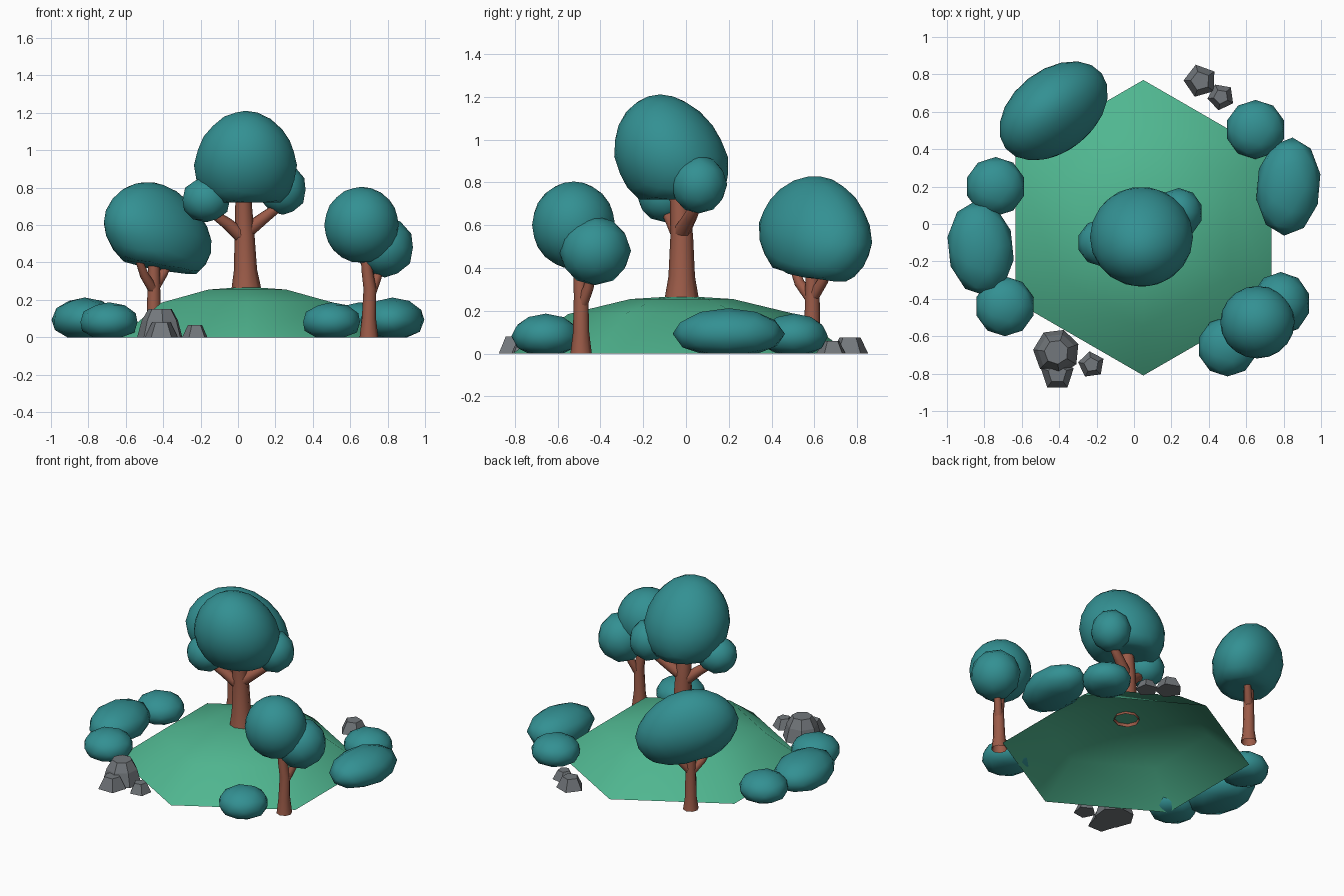
import bpy, bmesh, math
from mathutils import Vector, Matrix

if "Cube" in bpy.data.objects:
    bpy.data.objects.remove(bpy.data.objects["Cube"])


def material(name, rgb):
    m = bpy.data.materials.new(name)
    m.diffuse_color = (*rgb, 1)
    m.use_nodes = True
    m.node_tree.nodes["Principled BSDF"].inputs["Base Color"].default_value = m.diffuse_color
    return m


LEAF = material("leaf_teal", (0.033, 0.28, 0.29))
GRASS = material("grass_green", (0.08, 0.47, 0.28))
BARK = material("bark_brown", (0.33, 0.105, 0.065))
STONE = material("stone_grey", (0.17, 0.185, 0.2))


def finish(name, bm, mat, smooth=True):
    bmesh.ops.recalc_face_normals(bm, faces=bm.faces)
    me = bpy.data.meshes.new(name)
    for f in bm.faces:
        f.smooth = smooth
    bm.to_mesh(me)
    bm.free()
    me.materials.append(mat)
    ob = bpy.data.objects.new(name, me)
    bpy.context.collection.objects.link(ob)
    return ob


def loft(bm, rings):
    """Bridge successive rings of points with quads."""
    rows = [[bm.verts.new(p) for p in r] for r in rings]
    n = len(rows[0])
    for a, b in zip(rows, rows[1:]):
        for i in range(n):
            j = (i + 1) % n
            bm.faces.new((a[i], a[j], b[j], b[i]))
    return rows


def ring(c, r, n, start=0.0, rot=Matrix.Identity(3)):
    c = Vector(c)
    return [c + rot @ Vector((r * math.cos(start + math.tau * i / n),
                              r * math.sin(start + math.tau * i / n), 0)) for i in range(n)]


def tube(bm, path, n=8):
    """Tapered limb through (x, y, z, radius) points."""
    pts = [Vector(p[:3]) for p in path]
    rings = []
    for i, p in enumerate(path):
        d = pts[min(i + 1, len(pts) - 1)] - pts[max(i - 1, 0)]
        rot = Vector((0, 0, 1)).rotation_difference(d).to_matrix()
        rings.append(ring(p[:3], p[3], n, rot=rot))
    loft(bm, rings)


def blob(name, c, r, floor=-1.0, turn=0, tilt=0, taper=0.0, lean=(0, 0), sub=2):
    """Foliage ball: stretched, tapered to the top, leaned and flattened below."""
    bm = bmesh.new()
    bmesh.ops.create_icosphere(bm, subdivisions=sub, radius=1.02)
    rot = Matrix.Rotation(math.radians(turn), 3, 'Z') @ Matrix.Rotation(math.radians(tilt), 3, 'Y')
    for v in bm.verts:
        x, y, z = v.co
        k = 1 - taper * max(z, 0)
        z = max(z, floor)
        p = rot @ Vector((x * k * r[0], y * k * r[1], z * r[2]))
        v.co = Vector(c) + p + Vector((lean[0] * z, lean[1] * z, 0))
    return finish(name, bm, LEAF)


# Hexagonal grassy mound, open underneath
bm = bmesh.new()
rows = loft(bm, [ring((0.05, -0.02, z), r, 6, math.pi / 2)
                 for r, z in ((0.79, 0), (0.53, 0.185), (0.24, 0.255))])
tip = bm.verts.new((0.05, -0.02, 0.27))
for i in range(6):
    bm.faces.new((rows[-1][i], rows[-1][(i + 1) % 6], tip))
finish("mound", bm, GRASS)

# Trunks with branches
trunks = {
    "center_trunk": [
        [(0.045, -0.02, 0.245, 0.082), (0.04, -0.02, 0.36, 0.062), (0.035, -0.02, 0.55, 0.053),
         (0.03, -0.03, 0.7, 0.045), (0.03, -0.05, 0.85, 0.035)],
        [(0.05, -0.02, 0.57, 0.04), (0.14, 0.02, 0.64, 0.032), (0.22, 0.05, 0.7, 0.025), (0.25, 0.06, 0.78, 0.02)],
        [(0.03, -0.02, 0.53, 0.04), (-0.06, -0.06, 0.61, 0.032), (-0.13, -0.09, 0.66, 0.025), (-0.16, -0.1, 0.74, 0.02)]],
    "left_trunk": [
        [(-0.45, 0.59, 0, 0.05), (-0.45, 0.59, 0.08, 0.038), (-0.45, 0.59, 0.27, 0.034), (-0.45, 0.59, 0.48, 0.03)],
        [(-0.45, 0.59, 0.25, 0.028), (-0.5, 0.53, 0.33, 0.024), (-0.54, 0.49, 0.44, 0.018)],
        [(-0.45, 0.59, 0.26, 0.028), (-0.4, 0.64, 0.34, 0.024), (-0.35, 0.69, 0.44, 0.018)]],
    "right_trunk": [
        [(0.7, -0.49, 0, 0.05), (0.7, -0.49, 0.1, 0.038), (0.705, -0.49, 0.26, 0.034),
         (0.69, -0.495, 0.36, 0.03), (0.68, -0.5, 0.5, 0.026)],
        [(0.705, -0.49, 0.22, 0.028), (0.74, -0.455, 0.31, 0.024), (0.78, -0.43, 0.42, 0.018)]],
}
for name, limbs in trunks.items():
    bm = bmesh.new()
    for limb in limbs:
        tube(bm, limb)
    ob = finish(name, bm, BARK)

# Tree crowns
blob("center_crown", (0.04, -0.07, 0.92), (0.27, 0.26, 0.285), -0.7, taper=0.08, lean=(0, -0.05), sub=3)
blob("center_crown_left", (-0.17, -0.1, 0.735), (0.13, 0.125, 0.12))
blob("center_crown_right", (0.24, 0.06, 0.79), (0.125, 0.13, 0.135))
blob("left_crown", (-0.43, 0.605, 0.565), (0.325, 0.215, 0.26), -0.75, turn=38, tilt=10,
     taper=0.12, lean=(-0.05, 0.0), sub=3)
blob("right_crown", (0.66, -0.525, 0.6), (0.195, 0.19, 0.2), sub=3)
blob("right_crown_low", (0.785, -0.425, 0.48), (0.155, 0.165, 0.16))

# Bushes around the mound, flat on the ground
bushes = [(-0.74, 0.2, 0.157, 0.155, 0.185, 0), (-0.82, -0.13, 0.175, 0.25, 0.21, 6),
          (-0.69, -0.44, 0.157, 0.157, 0.185, 0), (0.65, 0.505, 0.157, 0.155, 0.185, 0),
          (0.825, 0.2, 0.17, 0.258, 0.21, -5), (0.5, -0.655, 0.157, 0.157, 0.185, 0)]
for i, (x, y, rx, ry, h, turn) in enumerate(bushes, 1):
    blob(f"bush_{i}", (x, y, h * 0.44), (rx, ry, h * 0.56), -0.44 / 0.56, turn)

# Faceted rocks: x, y, sides, start angle, (radius, z) rings
rocks = [(-0.415, -0.685, 7, 20, ((0.125, 0), (0.1, 0.09), (0.065, 0.15))),
         (-0.41, -0.8, 5, 90, ((0.092, 0), (0.052, 0.08))),
         (-0.228, -0.752, 5, 170, ((0.072, 0), (0.04, 0.065))),
         (0.355, 0.765, 5, 178, ((0.09, 0), (0.052, 0.075))),
         (0.465, 0.68, 5, 188, ((0.073, 0), (0.04, 0.06)))]
for i, (x, y, n, a, prof) in enumerate(rocks, 1):
    bm = bmesh.new()
    rows = loft(bm, [ring((x, y, z), r, n, math.radians(a)) for r, z in prof])
    bm.faces.new(rows[-1])
    bm.faces.new(rows[0])
    finish(f"rock_{i}", bm, STONE, smooth=False)
